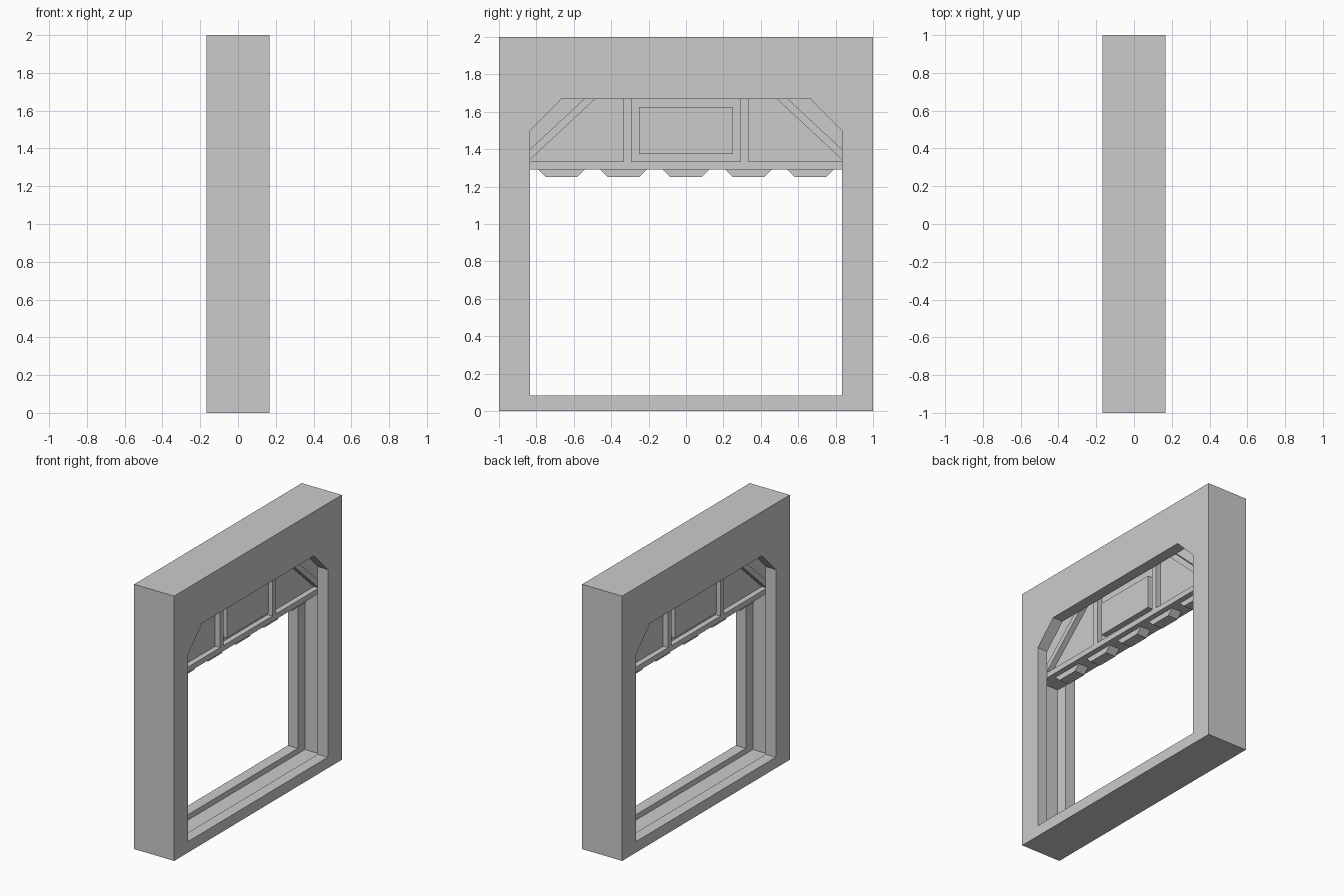
import bpy, bmesh

if "Cube" in bpy.data.objects:
    bpy.data.objects.remove(bpy.data.objects["Cube"])

LIP = 0.167     # half depth of the wall frame
SLOT = 0.083    # half depth of the door slot and raised door parts
CORE = 0.042    # half depth of the door sheet


def prism(name, outlines, half):
    """Extrude one or more (y, z) outlines symmetrically along x."""
    bm = bmesh.new()
    for pts in outlines:
        face = bm.faces.new([bm.verts.new((-half, y, z)) for y, z in pts])
        moved = bmesh.ops.extrude_face_region(bm, geom=[face])["geom"]
        verts = [g for g in moved if isinstance(g, bmesh.types.BMVert)]
        bmesh.ops.translate(bm, vec=(2 * half, 0, 0), verts=verts)
    bmesh.ops.recalc_face_normals(bm, faces=bm.faces)
    mesh = bpy.data.meshes.new(name)
    bm.to_mesh(mesh)
    bm.free()
    obj = bpy.data.objects.new(name, mesh)
    bpy.context.collection.objects.link(obj)
    return obj


def rect(y0, y1, z0, z1):
    return [(y0, z0), (y1, z0), (y1, z1), (y0, z1)]


def mirrored(pts):
    return [pts, [(-y, z) for y, z in reversed(pts)]]


def cut(obj, cutter):
    mod = obj.modifiers.new("cut", "BOOLEAN")
    mod.operation = "DIFFERENCE"
    mod.solver = "EXACT"
    mod.object = cutter
    bpy.context.view_layer.objects.active = obj
    bpy.ops.object.modifier_apply(modifier=mod.name)
    bpy.data.objects.remove(cutter)


# Wall frame with a chamfered opening and an inner slot for the door
frame = prism("wall_frame", [rect(-1, 1, 0, 2)], LIP)
opening = [(-0.833, 0.083), (0.833, 0.083), (0.833, 1.5), (0.667, 1.667),
           (-0.667, 1.667), (-0.833, 1.5)]
cut(frame, prism("opening_cutter", [opening], 0.3))
cut(frame, prism("slot_cutter", [rect(-0.917, 0.917, 0.042, 1.75)], SLOT))

# Raised door: thin sheet with a thick bottom rail
prism("door_sheet", [rect(-0.917, 0.917, 1.31, 1.75)], CORE)
prism("door_bottom_rail", [rect(-0.917, 0.917, 1.292, 1.333)], SLOT)

# Upright ribs, diagonal braces and the centre plate
prism("door_upright_ribs", mirrored(rect(-0.333, -0.292, 1.333, 1.75)), SLOT)
brace = [(-0.905, 1.333), (-0.846, 1.333), (-0.398, 1.75), (-0.457, 1.75)]
prism("door_diagonal_braces", mirrored(brace), SLOT)
prism("door_centre_plate", [rect(-0.25, 0.25, 1.375, 1.625)], SLOT)

# Row of locking teeth under the rail
teeth = []
for i in range(-2, 3):
    c = i / 3
    teeth.append([(c - 0.083, 1.25), (c + 0.083, 1.25),
                  (c + 0.125, 1.292), (c - 0.125, 1.292)])
prism("door_teeth", teeth, CORE)
